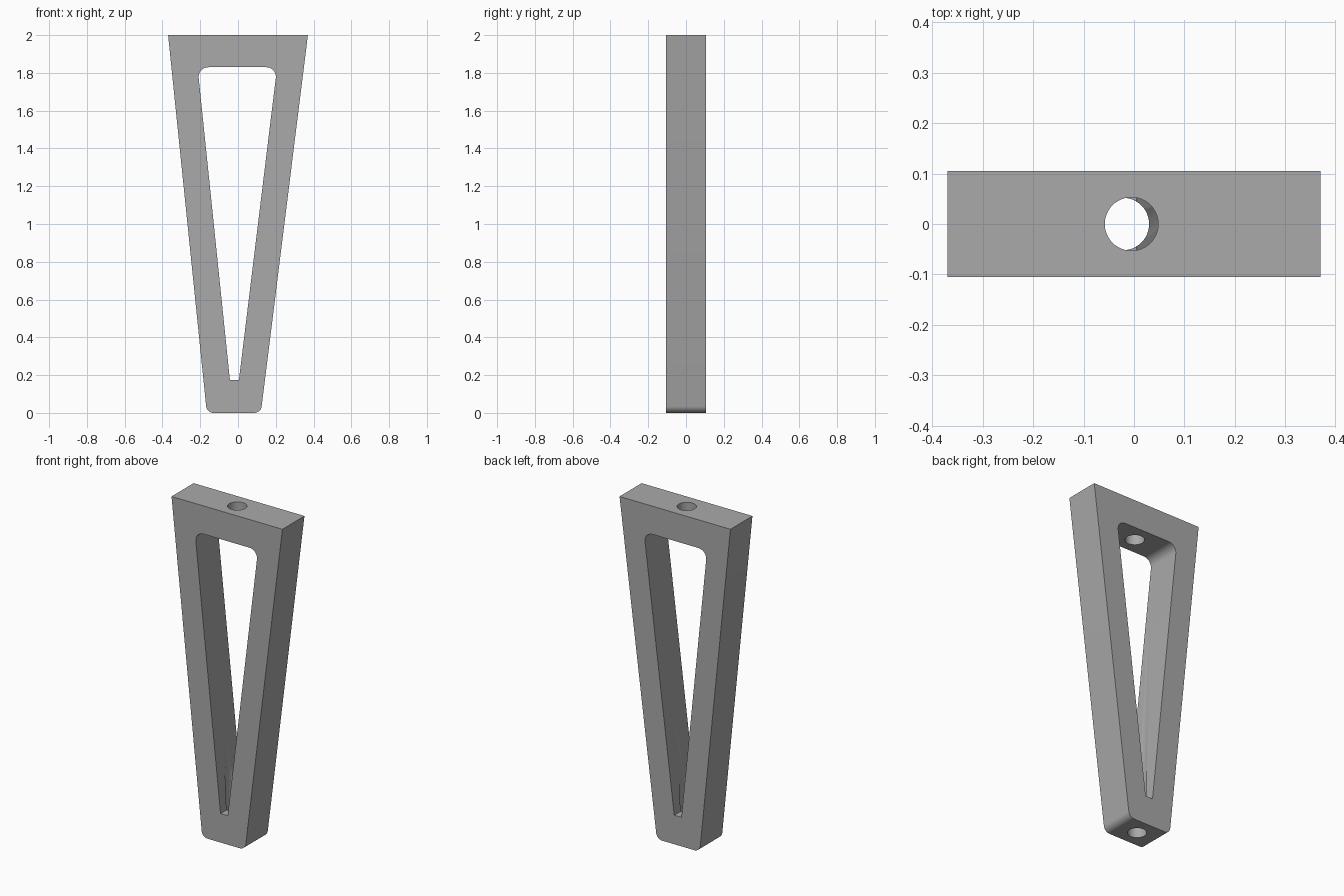
import bpy
import bmesh
import math

cube = bpy.data.objects.get("Cube")
if cube:
    bpy.data.objects.remove(cube, do_unlink=True)

DEPTH = 0.21

grey = bpy.data.materials.new("mid_grey")
grey.use_nodes = True
colour = (0.4, 0.4, 0.4, 1)
grey.diffuse_color = colour
grey.node_tree.nodes["Principled BSDF"].inputs["Base Color"].default_value = colour


def prism(name, outline, depth, rounded, radius):
    """Extrude an xz outline along y, rounding the corners accepted by `rounded`."""
    bm = bmesh.new()
    face = bm.faces.new([bm.verts.new((x, -depth / 2, z)) for x, z in outline])
    new = bmesh.ops.extrude_face_region(bm, geom=[face])["geom"]
    verts = [g for g in new if isinstance(g, bmesh.types.BMVert)]
    bmesh.ops.translate(bm, verts=verts, vec=(0, depth, 0))
    bmesh.ops.recalc_face_normals(bm, faces=bm.faces)
    corners = [e for e in bm.edges
               if abs(e.verts[0].co.y - e.verts[1].co.y) > depth / 2
               and rounded(e.verts[0].co.z)]
    bmesh.ops.bevel(bm, geom=corners, offset=radius, offset_type='OFFSET',
                    segments=8, profile=0.5, affect='EDGES')
    mesh = bpy.data.meshes.new(name)
    bm.to_mesh(mesh)
    bm.free()
    obj = bpy.data.objects.new(name, mesh)
    bpy.context.collection.objects.link(obj)
    obj.data.materials.append(grey)
    return obj


def drill(name, x, bottom, top, radius):
    """Vertical cylinder used to cut a bolt hole."""
    bpy.ops.mesh.primitive_cylinder_add(vertices=48, radius=radius, depth=top - bottom,
                                        location=(x, 0, (top + bottom) / 2))
    obj = bpy.context.object
    obj.name = name
    obj.data.materials.append(grey)
    return obj


# Tapered leg body with rounded foot corners
leg = prism("tapered_leg", [(-0.165, 0), (0.121, 0), (0.37, 2), (-0.37, 2)],
            DEPTH, lambda z: z < 1, 0.035)

# Window through the leg, rounded at the top, then the two bolt holes
cutters = [
    prism("window_cutter", [(-0.043, 0.175), (0.005, 0.175), (0.207, 1.83), (-0.214, 1.83)],
          DEPTH * 2, lambda z: z > 1, 0.058),
    drill("top_hole_cutter", -0.005, 1.7, 2.1, 0.053),
    drill("foot_hole_cutter", -0.022, -0.1, 0.6, 0.052),
]

bpy.context.view_layer.objects.active = leg
for cutter in cutters:
    cutter.hide_render = True
    mod = leg.modifiers.new(cutter.name, 'BOOLEAN')
    mod.operation = 'DIFFERENCE'
    mod.solver = 'EXACT'
    mod.object = cutter
    bpy.ops.object.modifier_apply(modifier=mod.name)
    bpy.data.objects.remove(cutter, do_unlink=True)

# Smooth the fillets and holes, keep the edges crisp
bpy.ops.object.select_all(action='DESELECT')
leg.select_set(True)
bpy.context.view_layer.objects.active = leg
bpy.ops.object.shade_smooth_by_angle(angle=math.radians(30))
